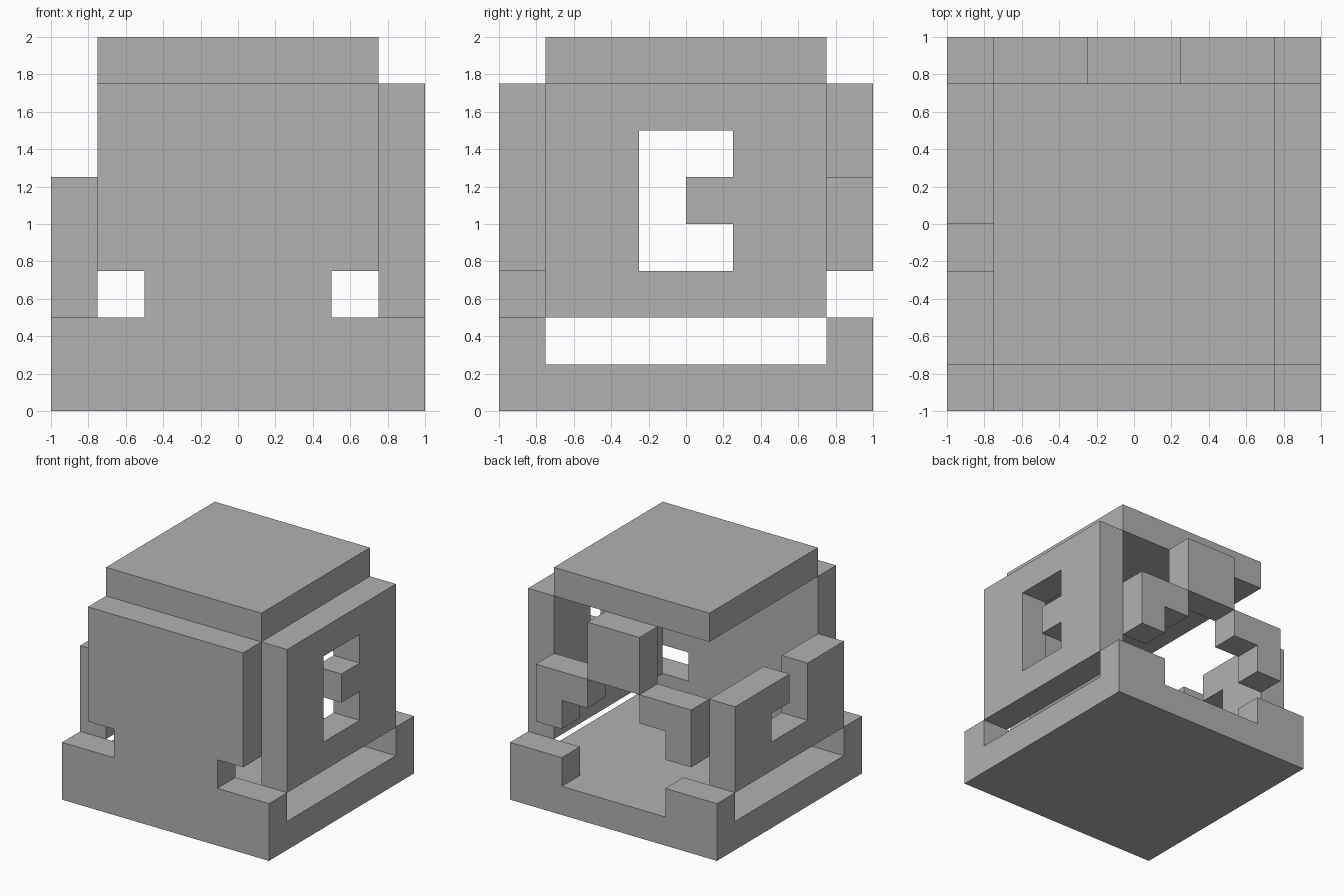
import bpy
import bmesh
from itertools import product
from mathutils import Vector

if "Cube" in bpy.data.objects:
    bpy.data.objects.remove(bpy.data.objects["Cube"], do_unlink=True)

CELL = 0.25
ORIGIN = Vector((-1, -1, 0))

grey = bpy.data.materials.new("plain_grey")
grey.use_nodes = True
colour = (0.445, 0.445, 0.445, 1)
grey.diffuse_color = colour
grey.node_tree.nodes["Principled BSDF"].inputs["Base Color"].default_value = colour


def cells(block):
    """All grid cells inside a block given as (x range, y range, z range)."""
    return set(product(*(range(*span) for span in block)))


def part(name, blocks, cuts=()):
    """One closed block shape: joined blocks minus cuts, outer faces only."""
    solid = set().union(*map(cells, blocks)).difference(*map(cells, cuts))
    bm = bmesh.new()
    for cell in solid:
        for axis, side in product(range(3), (0, 1)):
            beside = list(cell)
            beside[axis] += 2 * side - 1
            if tuple(beside) in solid:
                continue
            corner = Vector(cell)
            corner[axis] += side
            u, v = Vector(), Vector()
            u[(axis + 1) % 3] = v[(axis + 2) % 3] = 1
            ring = [corner, corner + u, corner + u + v, corner + v]
            if not side:
                ring.reverse()
            bm.faces.new([bm.verts.new(ORIGIN + p * CELL) for p in ring])
    bmesh.ops.remove_doubles(bm, verts=bm.verts[:], dist=0.001)
    bmesh.ops.dissolve_limit(bm, angle_limit=0.01, verts=bm.verts[:], edges=bm.edges[:])
    mesh = bpy.data.meshes.new(name)
    bm.to_mesh(mesh)
    bm.free()
    mesh.materials.append(grey)
    obj = bpy.data.objects.new(name, mesh)
    bpy.context.collection.objects.link(obj)


FULL, INNER = (0, 8), (1, 7)
FRONT, BACK = (0, 1), (7, 8)
RIGHT, LEFT = (0, 1), (7, 8)


def mirror(span):
    return (8 - span[1], 8 - span[0])


# Floor with raised front edge, rear corner blocks and notched front wall
notch = (1, 2)
corner = (0, 2)
part("base_and_front_wall",
     [(FULL, FULL, (0, 1)), (FULL, FRONT, (1, 2)), (INNER, FRONT, (2, 7))]
     + [(x, BACK, (1, 2)) for x in (corner, mirror(corner))],
     [(x, FRONT, (2, 3)) for x in (notch, mirror(notch))])

# Tall left wall with a C-shaped window
part("left_wall", [(LEFT, INNER, (2, 7))],
     [(LEFT, (3, 4), (3, 6)), (LEFT, (4, 5), (3, 4)), (LEFT, (4, 5), (5, 6))])

# Low right wall with a hooked slot open at the top
part("right_wall", [(RIGHT, INNER, (2, 5))],
     [(RIGHT, (3, 5), (3, 4)), (RIGHT, (3, 4), (4, 5))])

# Back pieces: an upper block between two hooked brackets
part("back_upper_block", [((3, 5), BACK, (5, 7))])
arm, hook = (1, 3), (1, 2)
part("back_right_bracket", [(arm, BACK, (4, 5)), (hook, BACK, (3, 4))])
part("back_left_bracket", [(mirror(arm), BACK, (4, 5)), (mirror(hook), BACK, (3, 4))])

# Flat roof
part("roof", [(INNER, INNER, (7, 8))])
